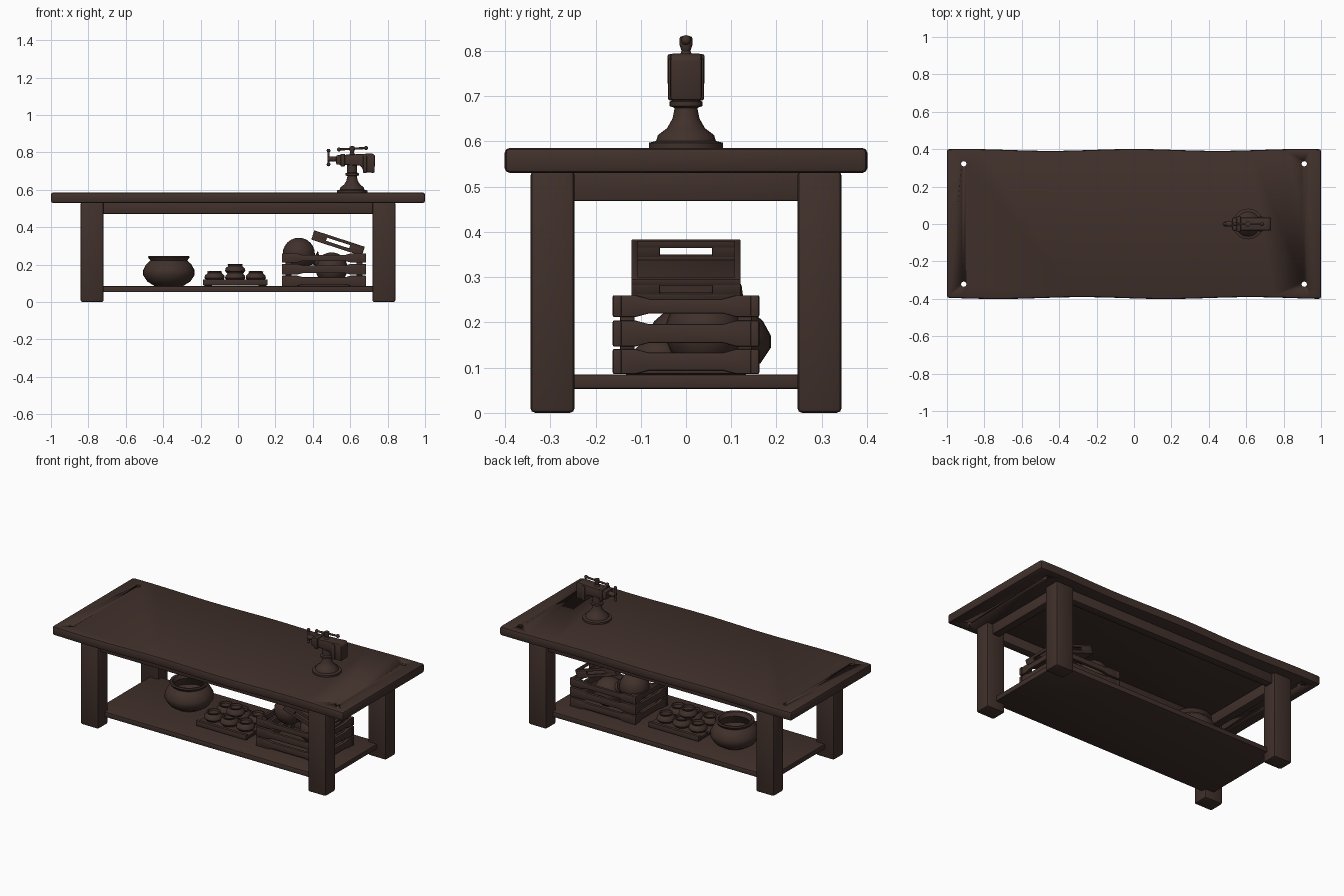
import bpy, bmesh, math
from mathutils import Vector, Matrix

cube = bpy.data.objects.get("Cube")
if cube:
    bpy.data.objects.remove(cube, do_unlink=True)

COLOR = (0.052, 0.030, 0.024, 1)
wood = bpy.data.materials.new("dark brown")
wood.use_nodes = True
wood.diffuse_color = COLOR
wood.node_tree.nodes["Principled BSDF"].inputs["Base Color"].default_value = COLOR


def finish(name, bm, loc=(0, 0, 0), tilt=0, bevel=0, smooth=True):
    """Turn a bmesh into a shaded object with optional rounded edges."""
    bmesh.ops.recalc_face_normals(bm, faces=bm.faces)
    mesh = bpy.data.meshes.new(name)
    bm.to_mesh(mesh)
    bm.free()
    mesh.materials.append(wood)
    obj = bpy.data.objects.new(name, mesh)
    bpy.context.collection.objects.link(obj)
    obj.matrix_world = Matrix.Translation(loc) @ Matrix.Rotation(tilt, 4, 'Y')
    for o in bpy.context.selected_objects:
        o.select_set(False)
    bpy.context.view_layer.objects.active = obj
    obj.select_set(True)
    if bevel:
        mod = obj.modifiers.new("rounded edges", 'BEVEL')
        mod.width, mod.segments = bevel, 2
        bpy.ops.object.modifier_apply(modifier=mod.name)
    if smooth:
        bpy.ops.object.shade_smooth_by_angle(angle=math.radians(40))
    return obj


def box(name, lo, hi, bevel=0.005, origin=(0, 0, 0), tilt=0):
    bm = bmesh.new()
    bmesh.ops.create_cube(bm, size=1)
    lo, hi = Vector(lo), Vector(hi)
    bmesh.ops.scale(bm, vec=hi - lo, verts=bm.verts)
    bmesh.ops.translate(bm, vec=(lo + hi) / 2, verts=bm.verts)
    return finish(name, bm, origin, tilt, bevel)


def lathe(name, profile, loc, tilt=0, steps=28):
    """Spin a radius and height profile around the vertical axis."""
    bm = bmesh.new()
    verts = [bm.verts.new((r, 0, z)) for r, z in profile]
    edges = [bm.edges.new(p) for p in zip(verts, verts[1:])]
    bmesh.ops.spin(bm, geom=verts + edges, cent=(0, 0, 0), axis=(0, 0, 1),
                   angle=math.tau, steps=steps)
    bmesh.ops.remove_doubles(bm, verts=bm.verts, dist=0.0001)
    return finish(name, bm, loc, tilt)


def prism(name, outline, to_point, depth, bevel):
    """Extrude a 2D outline; to_point maps (a, b, depth) to a position."""
    bm = bmesh.new()
    face = bm.faces.new([bm.verts.new(to_point(a, b, -depth / 2)) for a, b in outline])
    out = bmesh.ops.extrude_face_region(bm, geom=[face])
    move = Vector(to_point(0, 0, depth)) - Vector(to_point(0, 0, 0))
    bmesh.ops.translate(bm, vec=move,
                        verts=[v for v in out["geom"] if isinstance(v, bmesh.types.BMVert)])
    return finish(name, bm, bevel=bevel)


def rod(name, start, end, radius, knob=0):
    """Round bar with optional ball ends."""
    start, end = Vector(start), Vector(end)
    way = end - start
    matrix = Matrix.Translation((start + end) / 2) @ way.to_track_quat('Z', 'Y').to_matrix().to_4x4()
    bm = bmesh.new()
    bmesh.ops.create_cone(bm, cap_ends=True, segments=14, radius1=radius, radius2=radius,
                          depth=way.length, matrix=matrix)
    if knob:
        for p in (start, end):
            bmesh.ops.create_uvsphere(bm, u_segments=12, v_segments=8, radius=knob,
                                      matrix=Matrix.Translation(p))
    return finish(name, bm)


# Tabletop: one thick slab with gently wavy long edges
def wave(x, side):
    return side * (0.396 + 0.005 * math.cos(x * 7 + (side - 1) * 0.6))

xs = [-1 + i / 16 for i in range(33)]
outline = [(x, wave(x, -1)) for x in xs] + [(x, wave(x, 1)) for x in reversed(xs)]
top = prism("tabletop", outline, lambda a, b, d: (a, b, 0.558 + d), 0.055, 0.011)

# Peg holes through the corners of the tabletop
for sx in (-1, 1):
    for sy in (-1, 1):
        cutter = rod("hole_cutter", (sx * 0.91, sy * 0.322, 0.5), (sx * 0.91, sy * 0.322, 0.65), 0.014)
        cutter.hide_render = True
        mod = top.modifiers.new("peg hole", 'BOOLEAN')
        mod.operation, mod.object = 'DIFFERENCE', cutter
        bpy.context.view_layer.objects.active = top
        bpy.ops.object.modifier_apply(modifier=mod.name)
        bpy.data.objects.remove(cutter, do_unlink=True)

# Legs, aprons and shelf
for sx, end in ((-1, "right"), (1, "left")):
    for sy, face in ((-1, "front"), (1, "back")):
        c = Vector((sx * 0.78, sy * 0.295, 0))
        box(f"{face}_{end}_leg", c - Vector((0.062, 0.049, 0)), c + Vector((0.062, 0.049, 0.535)), 0.011)
    box(f"{end}_apron", (sx * 0.78 - 0.025, -0.28, 0.468), (sx * 0.78 + 0.025, 0.28, 0.535))
for sy, face in ((-1, "front"), (1, "back")):
    box(f"{face}_apron", (-0.76, sy * 0.295 - 0.025, 0.472), (0.76, sy * 0.295 + 0.025, 0.535))
box("shelf", (-0.78, -0.28, 0.053), (0.78, 0.28, 0.085))

# Vise: turned foot, hooked body, clamp screw and top handle
VX = 0.61
foot = [(0, 0), (0.082, 0), (0.082, 0.013), (0.066, 0.017), (0.062, 0.03), (0.042, 0.045),
        (0.03, 0.066), (0.025, 0.09), (0.036, 0.094), (0.036, 0.104), (0.027, 0.108),
        (0.027, 0.15), (0, 0.15)]
lathe("vise_foot", foot, (VX, 0, 0.584))
hook = [(0.525, 0.735), (0.655, 0.73), (0.675, 0.695), (0.73, 0.69), (0.733, 0.785),
        (0.718, 0.795), (0.62, 0.79), (0.525, 0.785)]
prism("vise_body", hook, lambda a, b, d: (a, d, b), 0.07, 0.007)
box("vise_jaw", (0.668, -0.04, 0.69), (0.69, 0.04, 0.785), 0.006)
box("vise_collar", (0.548, -0.041, 0.725), (0.572, 0.041, 0.793))
rod("vise_screw", (0.483, 0, 0.765), (0.54, 0, 0.765), 0.014)
rod("vise_side_handle", (0.484, 0, 0.736), (0.484, 0, 0.81), 0.006, 0.01)
lathe("vise_top_post", [(0, 0), (0.017, 0), (0.01, 0.015), (0.015, 0.03), (0.014, 0.046), (0, 0.05)],
      (VX, 0, 0.785), steps=14)
rod("vise_top_handle", (0.54, 0, 0.816), (0.685, 0, 0.824), 0.006, 0.011)

# Round pot with a flared rim and open mouth
pot = [(0, 0), (0.075, 0), (0.115, 0.025), (0.138, 0.06), (0.138, 0.085), (0.12, 0.118),
       (0.098, 0.137), (0.112, 0.155), (0.108, 0.162), (0.095, 0.16), (0.085, 0.137),
       (0.115, 0.085), (0.07, 0.02), (0, 0.015)]
lathe("pot", pot, (-0.37, 0.05, 0.085))

# Tray of small jars, the middle row standing taller
for y in (-0.095, 0, 0.095):
    box("tray_slat", (-0.188, y - 0.042, 0.097), (0.158, y + 0.042, 0.113), 0.004)
for x in (-0.16, 0.13):
    box("tray_runner", (x - 0.02, -0.135, 0.085), (x + 0.02, 0.135, 0.1), 0.003)
for sy in (-1, 1):
    box("tray_rim", (-0.188, sy * 0.135 - 0.01, 0.09), (0.158, sy * 0.135 + 0.01, 0.122), 0.003)
jar = [(0, 0), (0.04, 0), (0.054, 0.016), (0.052, 0.03), (0.037, 0.044), (0.041, 0.052),
       (0.033, 0.053), (0.03, 0.042), (0, 0.038)]
for x in (-0.125, -0.015, 0.095):
    for y in (-0.06, 0.06):
        lathe("small_jar", jar, (x, y, 0.112), steps=18)
lathe("stacked_jar", jar, (-0.015, 0, 0.15), steps=18)


# Slatted crate: each slat narrows along its middle
def slat(name, half, z0, z1, to_point):
    n, w = 0.008, half * 0.5
    low = [(-half, z0), (-w - 0.03, z0), (-w, z0 + n), (w, z0 + n), (w + 0.03, z0), (half, z0)]
    high = [(half, z1), (w + 0.03, z1), (w, z1 - n), (-w, z1 - n), (-w - 0.03, z1), (-half, z1)]
    prism(name, low + high, to_point, 0.018, 0.003)

CX = 0.46
for z0, z1 in ((0.086, 0.141), (0.147, 0.204), (0.212, 0.26)):
    for s in (-1, 1):
        slat("crate_long_slat", 0.225, z0, z1, lambda a, b, d: (CX + a, s * 0.152 + d, b))
        slat("crate_end_slat", 0.162, z0, z1, lambda a, b, d: (CX + s * 0.212 + d, a, b))
for sx in (-1, 1):
    for sy in (-1, 1):
        x, y = CX + sx * 0.19, sy * 0.13
        box("crate_post", (x - 0.016, y - 0.016, 0.086), (x + 0.016, y + 0.016, 0.255), 0.003)
box("crate_floor", (0.25, -0.15, 0.086), (0.67, 0.15, 0.098), 0.002)

# Round jugs lying in the crate
ball = [(0.086 * math.sin(t * math.pi / 12), -0.086 * math.cos(t * math.pi / 12)) for t in range(13)]
lathe("upper_jug", ball, (0.325, 0.04, 0.258), steps=24)
lathe("lower_jug", ball, (0.5, 0.04, 0.18), steps=24)
lathe("jug_neck", [(0.035, 0.07), (0.03, 0.095), (0.045, 0.11), (0.03, 0.11), (0.02, 0.08)],
      (0.5, 0.04, 0.18), math.radians(-60), 18)

# Small open tray tilted on top, with slotted hand grips
TILT, SPOT = math.radians(18), (0.535, 0, 0.315)
HX, HY, H = 0.142, 0.121, 0.026


def tilted(name, lo, hi):
    box(name, lo, hi, 0.0025, SPOT, TILT)

tilted("tilted_tray_floor", (-HX, -HY, -H), (HX, HY, -H + 0.009))
for s in (-1, 1):
    y, x = s * (HY - 0.007), s * (HX - 0.007)
    for z0, z1 in ((-H, -0.008), (0.01, H)):
        tilted("tilted_tray_side", (-HX, y - 0.007, z0), (HX, y + 0.007, z1))
        tilted("tilted_tray_end", (x - 0.007, -HY, z0), (x + 0.007, HY, z1))
    for e in (-1, 1):
        a, b = sorted((e * 0.065, e * HX))
        tilted("tilted_tray_side_block", (a, y - 0.007, -0.012), (b, y + 0.007, 0.014))
        a, b = sorted((e * 0.058, e * HY))
        tilted("tilted_tray_end_block", (x - 0.007, a, -0.012), (x + 0.007, b, 0.014))
